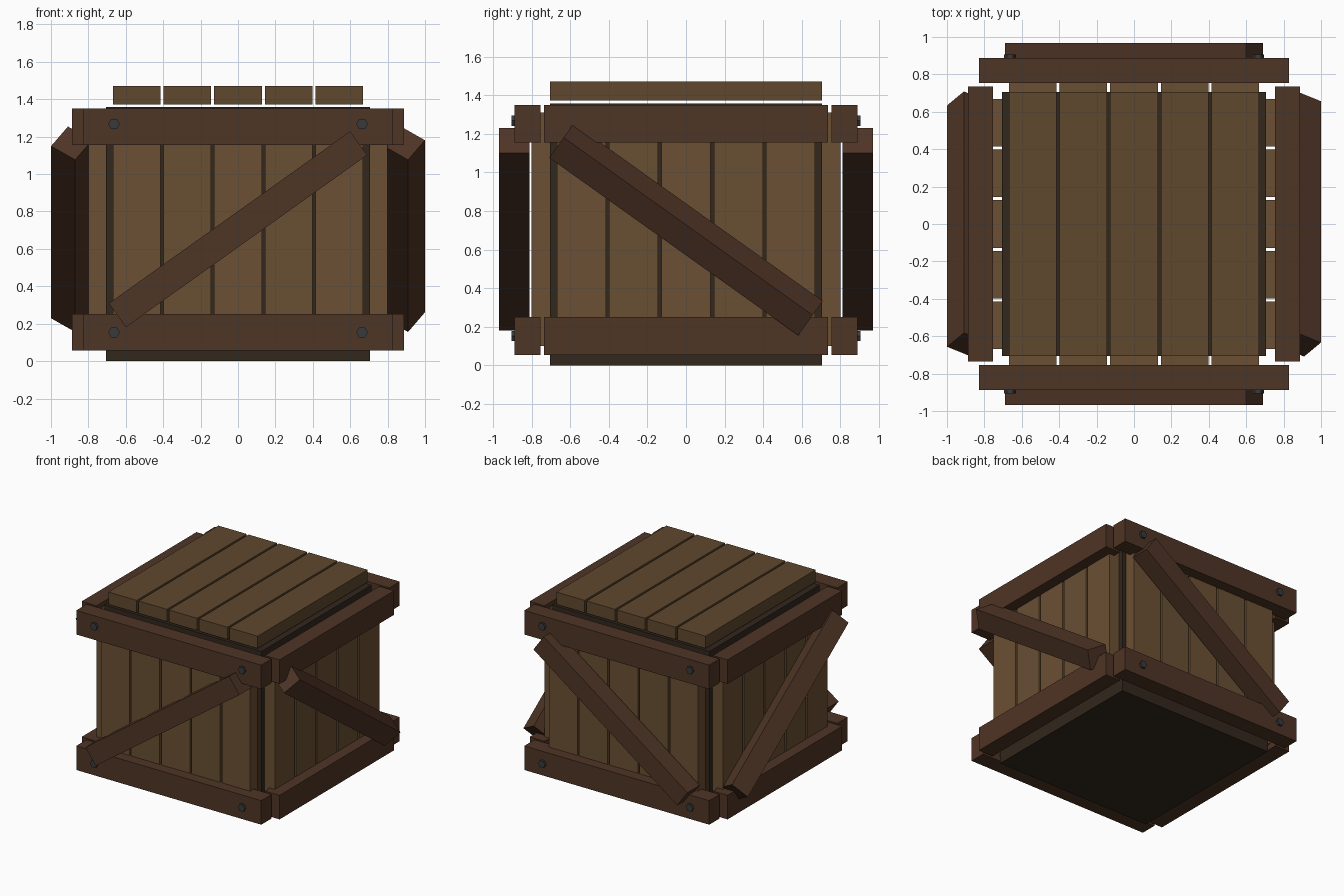
import bpy
from math import radians, pi

if "Cube" in bpy.data.objects:
    bpy.data.objects.remove(bpy.data.objects["Cube"])


def material(name, rgb):
    m = bpy.data.materials.new(name)
    m.diffuse_color = (*rgb, 1)
    m.use_nodes = True
    m.node_tree.nodes["Principled BSDF"].inputs["Base Color"].default_value = m.diffuse_color
    return m


DARK = material("dark_wood", (0.032, 0.020, 0.012))
FRAME = material("frame_wood", (0.078, 0.035, 0.019))
LID = material("lid_wood", (0.115, 0.065, 0.027))
SLATS = [material("slat_wood_a", (0.150, 0.080, 0.034)),
         material("slat_wood_b", (0.140, 0.080, 0.034))]
METAL = material("bolt_metal", (0.040, 0.042, 0.046))


def box(name, centre, size, mat, rot=(0, 0, 0)):
    bpy.ops.mesh.primitive_cube_add(size=1, location=centre, rotation=rot)
    ob = bpy.context.object
    ob.name = name
    ob.scale = size
    ob.data.materials.append(mat)
    return ob


# Inner body
box("inner_body", (0, 0, 0.679), (1.41, 1.41, 1.358), DARK)

# Five boards on the lid and on each wall
PITCH, WIDTH = 0.2713, 0.254
for i in range(5):
    p = (i - 2) * PITCH
    box("lid_board", (p, 0, 1.422), (WIDTH, 1.41, 0.1), LID)
    for s in (-1, 1):
        mat = SLATS[i % 2]
        box("wall_board", (p, s * 0.752, 0.705), (WIDTH, 0.095, 1.21), mat)
        box("wall_board", (s * 0.752, p, 0.705), (0.095, WIDTH, 1.21), mat)

# Horizontal rails around the top and bottom
for level, z in (("bottom", 0.153), ("top", 1.252)):
    for s in (-1, 1):
        box(level + "_rail_long", (0, s * 0.821, z), (1.66, 0.133, 0.195), FRAME)
        box(level + "_rail_short", (s * 0.821, 0, z), (0.133, 1.47, 0.195), FRAME)

# Diagonal braces; the ones on the sides are also rolled about their length
PITCH_ANGLE, ROLL = radians(35.5), radians(35)
for s in (-1, 1):
    box("diagonal_brace", (0, s * 0.89, 0.705), (1.585, 0.157, 0.157),
        FRAME, (0, -PITCH_ANGLE, 0))
    box("side_diagonal_brace", (s * 0.89, 0, 0.705), (1.585, 0.157, 0.157),
        FRAME, (ROLL, PITCH_ANGLE, pi / 2))

# Hexagonal bolt heads on the front and back rails
for s in (-1, 1):
    for x in (-0.663, 0.663):
        for z in (0.153, 1.268):
            bpy.ops.mesh.primitive_cylinder_add(
                vertices=6, radius=0.031, depth=0.05,
                location=(x, s * 0.88, z), rotation=(pi / 2, pi / 6, 0))
            bolt = bpy.context.object
            bolt.name = "bolt_head"
            bolt.data.materials.append(METAL)
